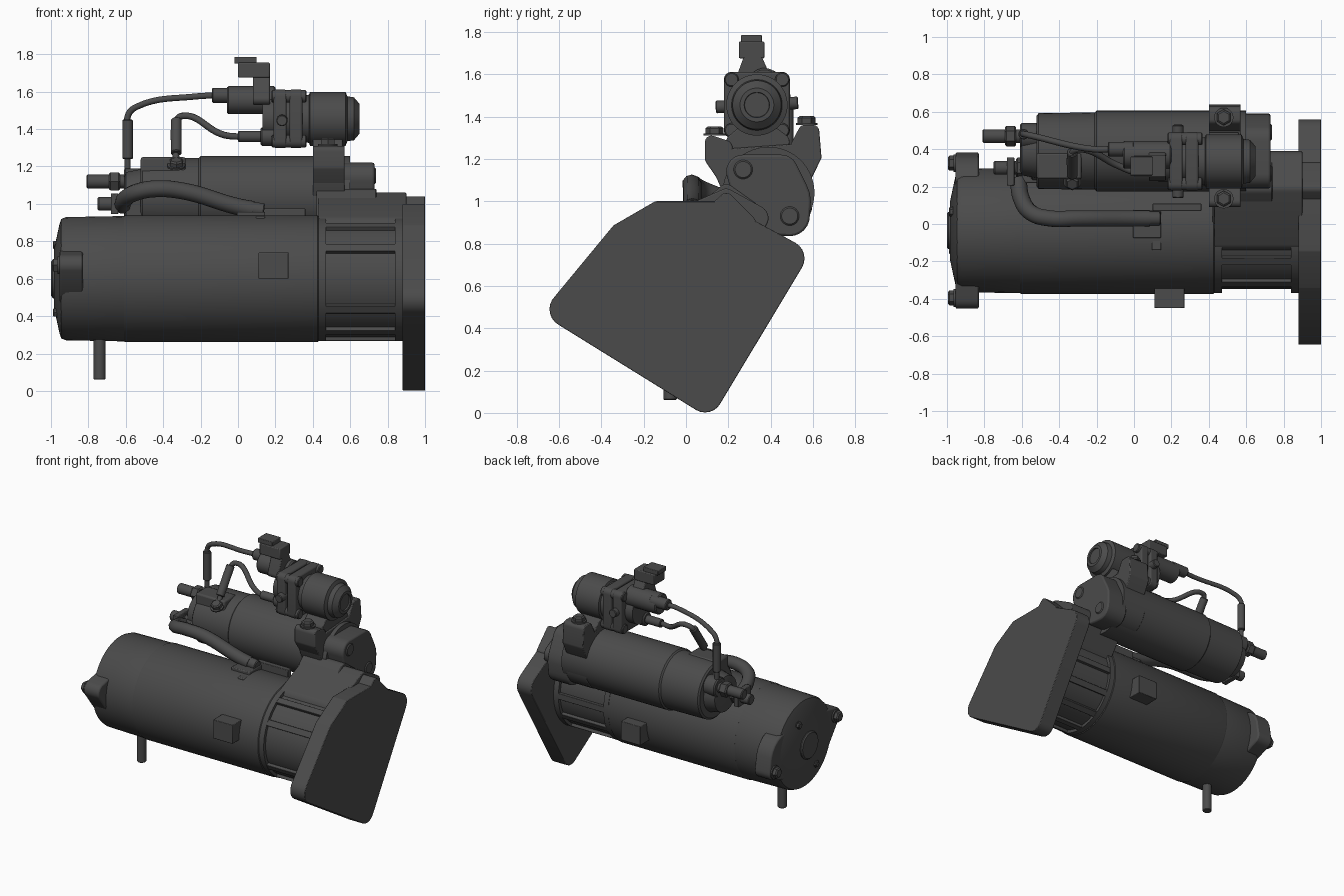
import bpy, bmesh, math
from mathutils import Vector

if "Cube" in bpy.data.objects:
    bpy.data.objects.remove(bpy.data.objects["Cube"])

grey = bpy.data.materials.new("dark_grey_metal")
grey.use_nodes = True
grey.diffuse_color = (.07, .07, .07, 1)
grey.node_tree.nodes["Principled BSDF"].inputs["Base Color"].default_value = grey.diffuse_color

ALONG = Vector((1, 0, 0))
UP = Vector((0, 0, 1))


def finish(name, bm, bevel=0):
    """Turn a bmesh into a shaded object, optionally with softened edges."""
    bmesh.ops.recalc_face_normals(bm, faces=bm.faces)
    mesh = bpy.data.meshes.new(name)
    bm.to_mesh(mesh)
    bm.free()
    mesh.materials.append(grey)
    part = bpy.data.objects.new(name, mesh)
    bpy.context.collection.objects.link(part)
    if bevel:
        modifier = part.modifiers.new("soft_edges", "BEVEL")
        modifier.width = bevel
        modifier.segments = 2
        modifier.limit_method = "ANGLE"
    bpy.ops.object.select_all(action="DESELECT")
    part.select_set(True)
    bpy.context.view_layer.objects.active = part
    bpy.ops.object.shade_smooth_by_angle(angle=math.radians(35))


def turned(name, start, direction, profile, sides=32):
    """Solid of revolution; the profile holds (distance along axis, radius)."""
    bm = bmesh.new()
    turn = UP.rotation_difference(Vector(direction))
    rings = []
    for distance, radius in profile:
        ring = []
        for step in range(sides):
            angle = math.tau * (step + .5) / sides
            spot = Vector((radius * math.cos(angle), radius * math.sin(angle), distance))
            ring.append(bm.verts.new(Vector(start) + turn @ spot))
        rings.append(ring)
    for near, far in zip(rings, rings[1:]):
        for step in range(sides):
            after = (step + 1) % sides
            bm.faces.new((near[step], near[after], far[after], far[step]))
    bm.faces.new(rings[0])
    bm.faces.new(rings[-1])
    finish(name, bm)


def rod(name, start, end, radius, sides=20):
    """Round bar with slightly chamfered ends."""
    axis = Vector(end) - Vector(start)
    length = axis.length
    edge = min(radius * .15, .008)
    profile = [(0, radius - edge), (edge, radius), (length - edge, radius), (length, radius - edge)]
    turned(name, start, axis, profile, sides)


def plate(name, discs, back, front, bevel=.006):
    """Flat plate along x, wrapped tightly around (y, z, radius) discs."""
    bm = bmesh.new()
    for y, z, radius in discs:
        for step in range(24):
            angle = math.tau * step / 24
            for x in (back, front):
                bm.verts.new((x, y + radius * math.cos(angle), z + radius * math.sin(angle)))
    hull = bmesh.ops.convex_hull(bm, input=bm.verts)
    inner = {item for key in ("geom_interior", "geom_unused") for item in hull[key]}
    loose = [vert for vert in bm.verts if vert in inner or not vert.link_faces]
    bmesh.ops.delete(bm, geom=loose, context="VERTS")
    bmesh.ops.dissolve_limit(bm, angle_limit=math.radians(1), verts=bm.verts, edges=bm.edges)
    finish(name, bm, bevel)


def box(name, centre, size, bevel=.006, tilt=0):
    """Block with an optional turn about the x axis."""
    bm = bmesh.new()
    bmesh.ops.create_cube(bm, size=1)
    bmesh.ops.scale(bm, vec=size, verts=bm.verts)
    for vert in bm.verts:
        flat = Vector(vert.co)
        vert.co.y = flat.y * math.cos(tilt) - flat.z * math.sin(tilt)
        vert.co.z = flat.y * math.sin(tilt) + flat.z * math.cos(tilt)
    bmesh.ops.translate(bm, vec=centre, verts=bm.verts)
    finish(name, bm, bevel)


def cable(name, points, radius):
    """Smooth round cable through the given points."""
    curve = bpy.data.curves.new(name, "CURVE")
    curve.dimensions = "3D"
    curve.bevel_depth = radius
    curve.bevel_resolution = 3
    curve.use_fill_caps = True
    spline = curve.splines.new("BEZIER")
    spline.bezier_points.add(len(points) - 1)
    for knot, point in zip(spline.bezier_points, points):
        knot.co = point
        knot.handle_left_type = knot.handle_right_type = "AUTO"
    spline.resolution_u = 8
    curve.materials.append(grey)
    bpy.context.collection.objects.link(bpy.data.objects.new(name, curve))


def bolt(name, spot, direction, radius):
    """Washer under a hexagonal head."""
    turned(name + "_washer", spot, direction, [(0, radius * 1.2), (radius / 4, radius * 1.2)])
    turned(name + "_head", spot, direction, [(0, radius), (radius * .8, radius), (radius, radius * .75)], sides=6)


# Motor: domed end cap, body and recessed front housing with ribs
motor = Vector((0, -.035, .6))
turned("end_cap", motor, ALONG, [(-.985, .15), (-.955, .29), (-.945, .32), (-.92, .33), (-.6, .336)], sides=48)
turned("motor_body", motor, ALONG, [(-.61, .336), (-.6, .34), (.425, .34), (.43, .335)], sides=48)
rod("end_hub", motor - ALONG, motor, .1, sides=32)
turned("housing_core", motor, ALONG, [(.4, .312), (.9, .312)], sides=48)
for end, x in (("rear", .43), ("front", .84)):
    turned("housing_rim_" + end, motor + ALONG * x, ALONG, [(0, .335), (.04, .335)], sides=48)
for degrees in range(-150, 151, 30):
    angle = math.radians(degrees)
    outward = Vector((0, math.cos(angle), math.sin(angle)))
    box(f"housing_rib_{degrees}", motor + outward * .3 + ALONG * .65, (.4, .066, .045), .003, tilt=angle)

# Mounting flange and the web that rises from the housing
plate("mounting_flange", [(-.56, .49, .085), (.09, .085, .083), (.475, .73, .085), (-.33, .87, .02),
                          (-.14, .98, .02), (.15, .98, .02)], .88, 1, .004)
plate("flange_peak", [(.1, .9, .05), (.19, 1.01, .03), (.3, .9, .03)], .88, 1, .004)
plate("housing_web", [(0, .7, .2), (-.08, .88, .06), (.19, 1.02, .04), (.33, .92, .06)], .43, .9)
plate("housing_step", [(0, .8, .1), (.19, 1.04, .04), (.3, .95, .05)], .42, .74)

# Side bosses, end ears, bolts and drain pin
for word, side in (("right", -1), ("left", 1)):
    across = Vector((0, side, -side * .2))
    box("side_boss_" + word, motor + across * .35 + ALONG * .19, (.16, .13, .14), .004)
    ear = motor + across * .36
    plate("end_ear_" + word, [(ear.y, ear.z, .058), (side * .2, motor.z, .17)], -.955, -.83, .01)
    bolt("through_bolt_" + word, ear - ALONG * .955, -ALONG, .04)
    cap = motor + Vector((0, side * .1, side * .18))
    bolt("cap_bolt_" + word, cap - ALONG * .965, -ALONG, .025)
pin = motor + Vector((-.74, -.04, -.3))
rod("drain_pin", pin, pin - UP * .24, .032)

# Solenoid with its terminals
solenoid = Vector((0, .39, 1.04))
turned("solenoid_body", solenoid, ALONG, [(-.52, .19), (-.51, .203), (-.21, .207), (-.2, .217), (.6, .217)], sides=48)
turned("solenoid_end", solenoid, ALONG, [(-.61, .1), (-.6, .13), (-.5, .15)])
box("solenoid_ledge", (-.45, .32, .98), (.3, .2, .09))
box("terminal_block", (-.4, .31, 1.17), (.24, .14, .16), .012)
for word, tip in (("upper", Vector((-.81, .47, 1.12))), ("lower", Vector((-.75, .3, 1)))):
    rod(word + "_stud", tip, tip + ALONG * .3, .037)
    rod(word + "_stud_nut", tip + ALONG * .12, tip + ALONG * .18, .055, sides=6)
    rod(word + "_stud_base", tip + ALONG * .2, tip + ALONG * .3, .07)
box("terminal_strap", (-.66, .28, 1), (.04, .15, .11), .004)

# Solenoid front plate
plate("solenoid_plate", [(.27, 1.14, .08), (.45, 1.14, .08), (.43, 1, .16), (.49, .93, .095), (.27, 1, .04)], .56, .73, .01)
bolt("plate_bolt", (.6, .265, 1.15), ALONG, .045)
for word, y, z in (("upper", .27, 1.15), ("lower", .49, .93)):
    rod("plate_screw_" + word, (.7, y, z), (.737, y, z), .045)

# Clamp bracket that carries the relay
plate("clamp_body", [(.22, 1.16, .09), (.5, 1.18, .09), (.44, 1, .16), (.3, 1, .1)], .4, .57)
plate("clamp_lug_right", [(.12, 1.2, .03), (.12, 1.28, .03), (.2, 1.1, .04), (.18, 1.25, .04)], .4, .57)
plate("clamp_lug_left", [(.6, 1.33, .03), (.56, 1.33, .03), (.61, 1.21, .03), (.5, 1.1, .08)], .4, .57)
bolt("clamp_bolt_right", (.48, .135, 1.31), UP, .043)
bolt("clamp_bolt_left", (.48, .57, 1.36), UP, .043)
plate("relay_saddle", [(.23, 1.28, .04), (.45, 1.28, .04), (.335, 1.33, .07)], .4, .56)

# Relay: can, twin square flanges, corner screws and ports
relay = Vector((0, .335, 1.455))
turned("relay_can", relay, ALONG, [(.13, .11), (.3, .11), (.38, .13), (.385, .145), (.575, .145), (.585, .12),
                                   (.62, .115), (.65, .08), (.65, .06), (.64, .058)], sides=40)
corners = [relay + Vector((0, side, level)) * .12 for side in (-1, 1) for level in (-1, 1)]
for word, x in (("rear", .19), ("front", .275)):
    plate("relay_flange_" + word, [(spot.y, spot.z, .036) for spot in corners], x, x + .07, .01)
for number, spot in enumerate(corners):
    rod(f"relay_screw_{number}", spot + ALONG * .18, spot + ALONG * .365, .034)
lug = Vector((0, .195, .01))
rod("relay_side_lugs", relay + ALONG * .235 - lug, relay + ALONG * .235 + lug, .03)
rod("upper_port", (-.06, .37, 1.555), (.2, .37, 1.555), .075)
rod("upper_port_collar", (-.14, .4, 1.58), (0, .4, 1.58), .04)
rod("lower_port", (.12, .28, 1.36), (.2, .28, 1.36), .05)

# Connector tab above the relay
plate("connector_stem", [(.26, 1.56, .03), (.38, 1.56, .03), (.29, 1.7, .01), (.34, 1.7, .01)], .08, .17)
box("connector_head", (.085, .31, 1.715), (.17, .12, .08))
box("connector_clip", (.04, .31, 1.768), (.12, .1, .034), .004)

# Control wires with sleeves
cable("upper_wire", [(-.1, .4, 1.58), (-.22, .4, 1.575), (-.54, .47, 1.52), (-.585, .48, 1.48),
                     (-.59, .48, 1.4), (-.59, .48, 1.13)], .017)
rod("upper_wire_sleeve", (-.59, .48, 1.24), (-.59, .48, 1.45), .028)
cable("lower_wire", [(.16, .28, 1.36), (0, .28, 1.36), (-.08, .31, 1.37), (-.3, .4, 1.47), (-.33, .38, 1.44),
                     (-.33, .24, 1.22)], .018)
rod("lower_wire_sleeve", (0, .28, 1.36), (.14, .28, 1.36), .03)
rod("lower_wire_boot", (-.33, .385, 1.45), (-.33, .26, 1.27), .029)
bolt("lower_wire_screw", (-.33, .23, 1.2), (0, -.5, 1), .04)

# Heavy cable from the solenoid to the motor lug
cable("heavy_cable", [(-.62, .24, .99), (-.6, .13, 1.03), (-.55, .06, 1.06), (-.45, .03, 1.08),
                      (-.3, .03, 1.07), (0, .03, .985), (.08, .03, .97)], .045)
rod("cable_ferrule", (-.02, .03, .985), (.14, .03, .965), .038)
box("cable_lug", (.07, 0, .93), (.15, .15, .055))
box("cable_lug_tab", (.12, -.07, .9), (.05, .14, .07))
box("cable_rail", (.23, .09, .93), (.26, .04, .09), .004)
